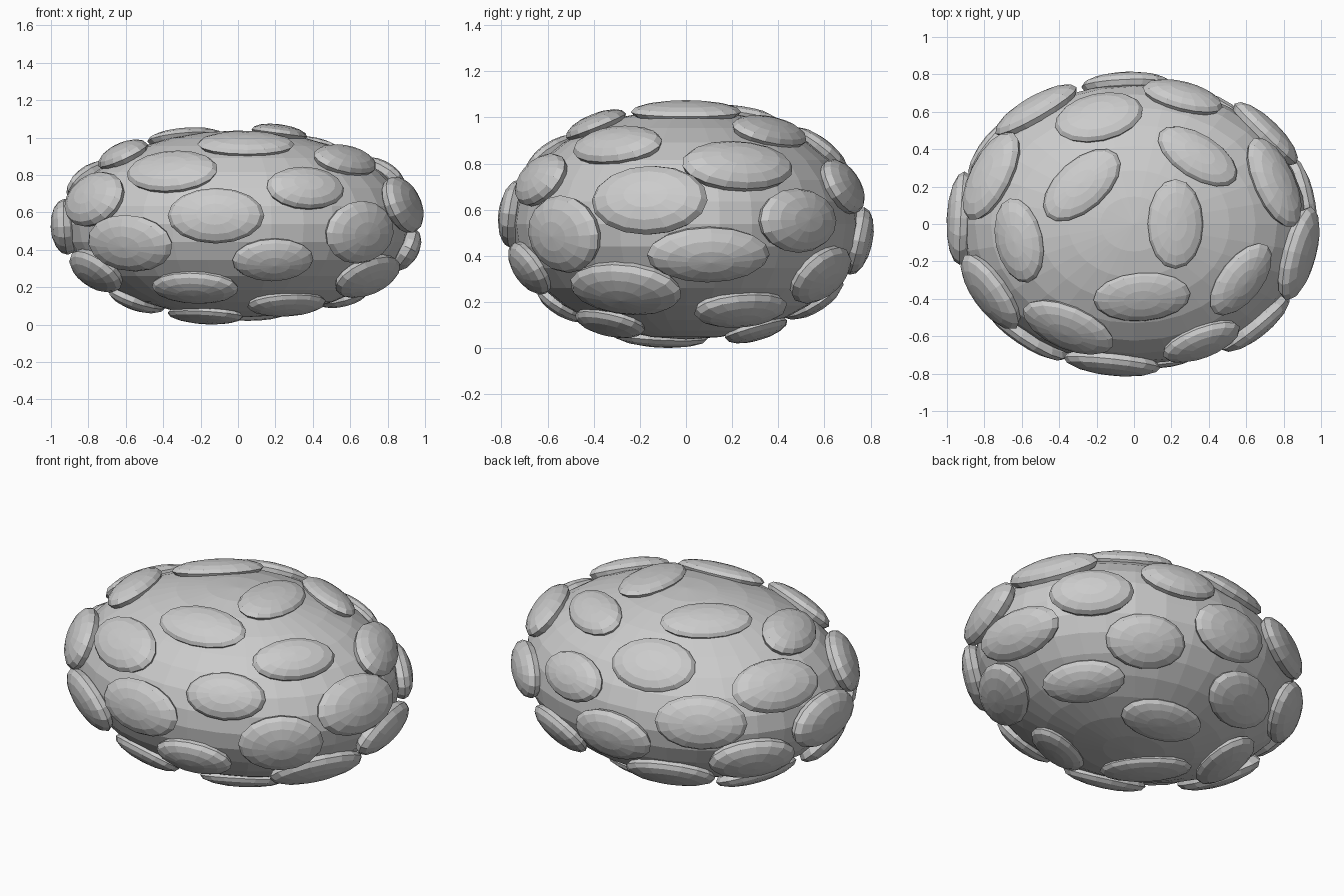
import bpy
import math
from mathutils import Vector

default = bpy.data.objects.get("Cube")
if default:
    bpy.data.objects.remove(default, do_unlink=True)

# One plain grey for the whole stone
grey = bpy.data.materials.new("stone grey")
grey.use_nodes = True
colour = (0.6, 0.6, 0.6, 1)
grey.diffuse_color = colour
for node in grey.node_tree.nodes:
    if node.type == 'BSDF_PRINCIPLED':
        node.inputs["Base Color"].default_value = colour

RADII = Vector((0.92, 0.75, 0.5))
CENTRE = Vector((0, 0, 0.538))
GOLDEN_ANGLE = math.pi * (3 - math.sqrt(5))

# Half length and half width of each bump in hundredths, from top to bottom
LENGTHS = [24, 25, 26, 24, 23, 23, 24, 26, 26, 26, 22, 22, 24, 26, 25, 26, 23,
           25, 23, 24, 27, 27, 24, 22, 22, 25, 27, 25, 24, 23, 25, 23, 24, 25]
WIDTHS = [15, 14, 14, 13, 14, 13, 16, 15, 14, 15, 13, 13, 16, 16, 15, 15, 14,
          15, 17, 15, 16, 13, 15, 13, 15, 15, 16, 15, 13, 13, 15, 13, 14, 15]


def ellipsoid(name, segments, rings, location, scale, rotation=(0, 0, 0)):
    bpy.ops.mesh.primitive_uv_sphere_add(segments=segments, ring_count=rings,
                                         radius=1, location=location,
                                         rotation=rotation)
    obj = bpy.context.object
    obj.name = name
    obj.scale = scale
    obj.data.materials.append(grey)
    return obj


# Flattened body
ellipsoid("body", 32, 16, CENTRE, RADII)

# Bumps spiral evenly from top to bottom, each lying flat on the surface
count = len(LENGTHS)
for i, (length, width) in enumerate(zip(LENGTHS, WIDTHS)):
    height = 1 - (2 * i + 1) / count
    ring = math.sqrt(1 - height * height)
    angle = i * GOLDEN_ANGLE
    unit = Vector((ring * math.cos(angle), ring * math.sin(angle), height))
    point = unit * RADII
    normal = Vector([u / r for u, r in zip(unit, RADII)])
    turn = normal.to_track_quat('Z', 'Y').to_euler()
    size = (length / 100, width / 100, 0.09 * point.length)
    ellipsoid(f"bump_{i + 1}", 16, 8, CENTRE + point, size, turn)
